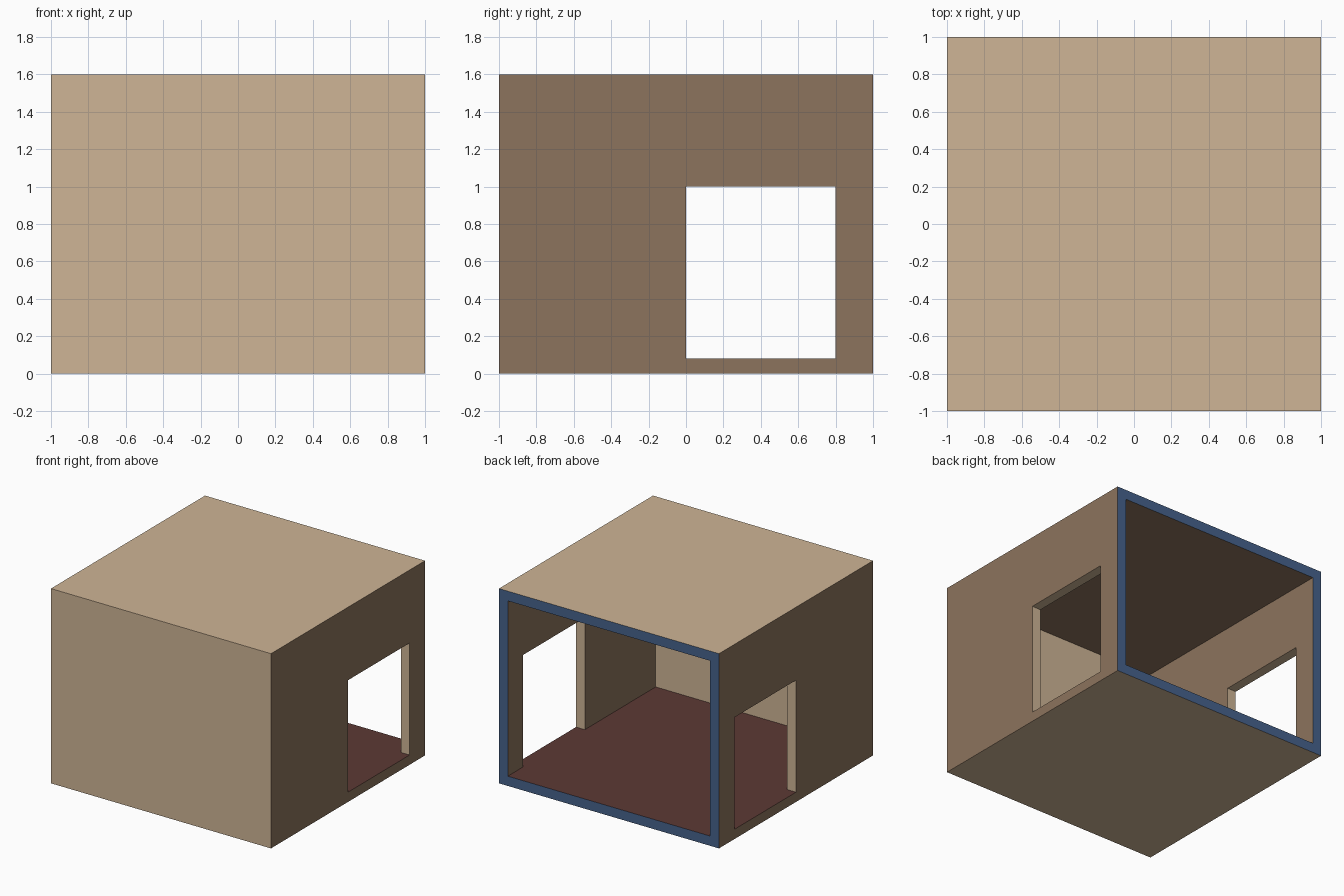
import bpy
import bmesh
from mathutils import Vector

if "Cube" in bpy.data.objects:
    bpy.data.objects.remove(bpy.data.objects["Cube"])

T = 0.08  # wall thickness
H = 1.6   # room height


def material(name, rgb):
    m = bpy.data.materials.new(name)
    m.diffuse_color = (*rgb, 1.0)
    m.use_nodes = True
    m.node_tree.nodes["Principled BSDF"].inputs["Base Color"].default_value = m.diffuse_color
    return m


def box(name, lo, hi):
    """Axis-aligned box from its low and high corners."""
    lo, hi = Vector(lo), Vector(hi)
    bm = bmesh.new()
    bmesh.ops.create_cube(bm, size=1.0)
    for v in bm.verts:
        v.co = Vector((lo + hi) / 2) + v.co * (hi - lo)
    me = bpy.data.meshes.new(name)
    bm.to_mesh(me)
    bm.free()
    ob = bpy.data.objects.new(name, me)
    bpy.context.collection.objects.link(ob)
    return ob


def cut(target, cutter):
    """Subtract the cutter, then remove it."""
    mod = target.modifiers.new("cut", 'BOOLEAN')
    mod.operation = 'DIFFERENCE'
    mod.solver = 'EXACT'
    mod.object = cutter
    bpy.context.view_layer.objects.active = target
    bpy.ops.object.modifier_apply(modifier=mod.name)
    bpy.data.objects.remove(cutter)


# Room shell: hollow, open at the back, one doorway through both side walls
room = box("room_shell", (-1, -1, 0), (1, 1, H))
cut(room, box("cavity", (-1 + T, -1 + T, T), (1 - T, 1.2, H - T)))
cut(room, box("doorways", (-1.2, 0, T), (1.2, 0.8, 1.0)))

# Colours
TAN, BROWN, RED, BLUE = range(4)
room.data.materials.clear()
for name, rgb in (("tan_plaster", (0.62, 0.461, 0.304)),
                  ("brown_wall", (0.265, 0.174, 0.11)),
                  ("dark_red_floor", (0.108, 0.041, 0.035)),
                  ("blue_rim", (0.062, 0.125, 0.264))):
    room.data.materials.append(material(name, rgb))

for f in room.data.polygons:
    n, c = f.normal, f.center
    f.use_smooth = False
    if n.y > 0.9 and c.y > 0.99:        # rim of the open back
        f.material_index = BLUE
    elif n.z > 0.9 and c.z < 0.1:       # floor and door sills
        f.material_index = RED
    elif abs(n.x) > 0.9:                # side walls, inside and out
        f.material_index = BROWN
    elif n.z < -0.9 and c.z > 1.5:      # ceiling
        f.material_index = BROWN
    else:                               # front, roof, underside, door reveals
        f.material_index = TAN
